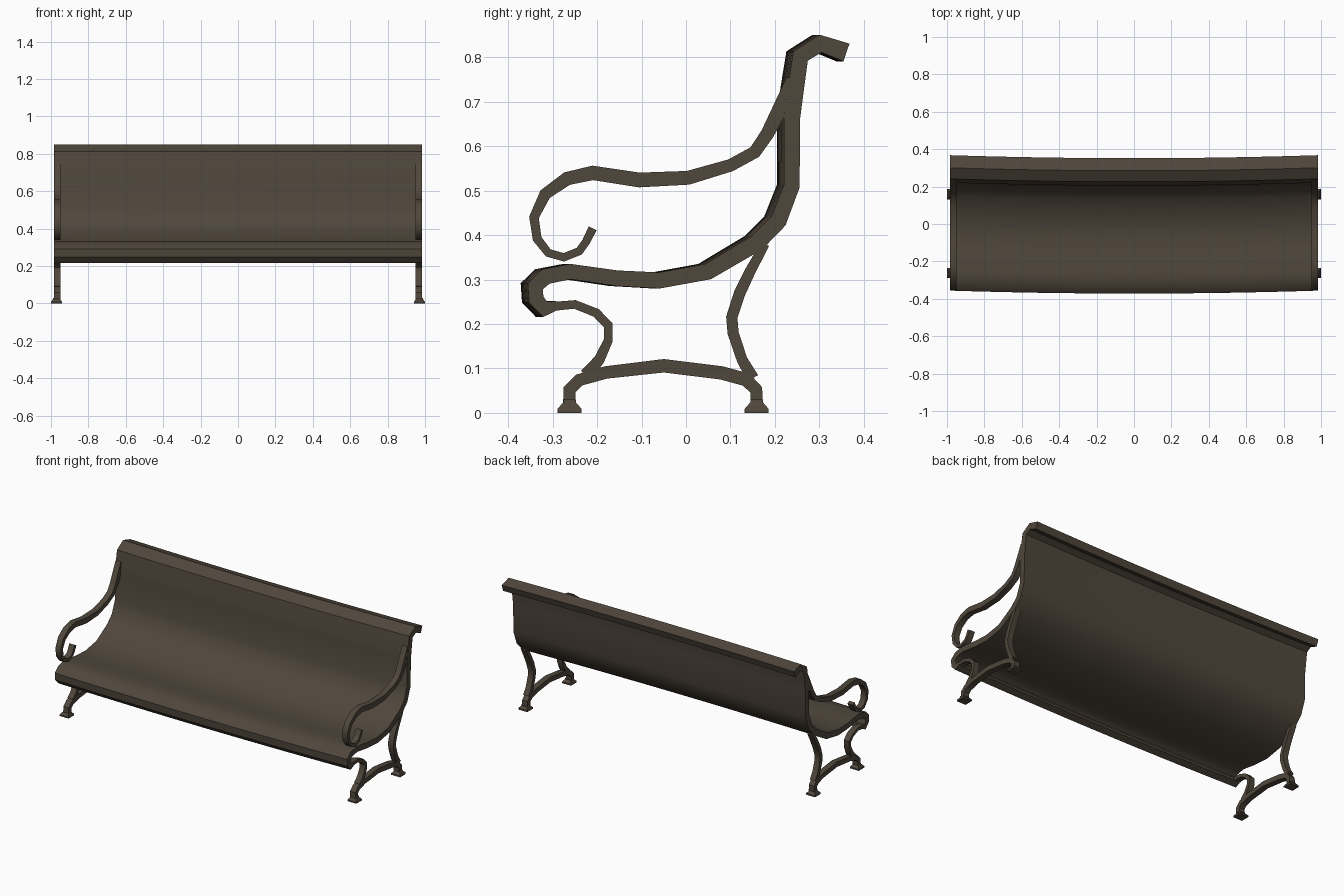
import bpy, bmesh, math
from mathutils import Vector

if "Cube" in bpy.data.objects:
    bpy.data.objects.remove(bpy.data.objects["Cube"])

mat = bpy.data.materials.new("dark bronze brown")
mat.diffuse_color = (0.08, 0.063, 0.045, 1)
mat.use_nodes = True
mat.node_tree.nodes["Principled BSDF"].inputs["Base Color"].default_value = mat.diffuse_color


def finish(name, bm):
    bmesh.ops.recalc_face_normals(bm, faces=bm.faces)
    me = bpy.data.meshes.new(name)
    bm.to_mesh(me)
    bm.free()
    me.materials.append(mat)
    ob = bpy.data.objects.new(name, me)
    bpy.context.collection.objects.link(ob)
    bpy.ops.object.select_all(action='DESELECT')
    ob.select_set(True)
    bpy.context.view_layer.objects.active = ob
    bpy.ops.object.shade_smooth_by_angle(angle=math.radians(40))
    return ob


def ribbon(name, path, xs, bow=lambda x: 0.0):
    """Band of varying width along (y, z, width) points, extruded through xs."""
    pts = [Vector(p[:2]) for p in path]
    n = len(pts)
    left, right = [], []
    for i, p in enumerate(pts):
        a = (p - pts[i - 1]).normalized() if i else None
        b = (pts[i + 1] - p).normalized() if i < n - 1 else None
        a, b = a or b, b or a
        t = (a + b).normalized()
        off = Vector((-t.y, t.x)) * path[i][2] / 2 / max(0.7, t.dot(a))
        left.append(p + off)
        right.append(p - off)
    loop = left + right[::-1]
    m = len(loop)
    bm = bmesh.new()
    rings = [[bm.verts.new((x, q.x + bow(x), q.y)) for q in loop] for x in xs]
    for r0, r1 in zip(rings, rings[1:]):
        for i in range(m):
            j = (i + 1) % m
            bm.faces.new((r0[i], r0[j], r1[j], r1[i]))
    for r in (rings[0], rings[-1]):
        for i in range(n - 1):
            bm.faces.new((r[i], r[i + 1], r[m - 2 - i], r[m - 1 - i]))
    return finish(name, bm)


def foot(name, x, y):
    """Flared pad under a leg."""
    bm = bmesh.new()
    rings = []
    for z, hx, hy in ((0, .03, .027), (.009, .03, .027), (.024, .018, .014), (.03, .018, .014)):
        rings.append([bm.verts.new((x + sx * hx, y + sy * hy, z))
                      for sx, sy in ((-1, -1), (1, -1), (1, 1), (-1, 1))])
    for r0, r1 in zip(rings, rings[1:]):
        for i in range(4):
            j = (i + 1) % 4
            bm.faces.new((r0[i], r0[j], r1[j], r1[i]))
    bm.faces.new(rings[0])
    bm.faces.new(rings[-1])
    finish(name, bm)


# Seat and back: one curved shell, bowed gently forward in the middle
SHELL = [(-.29, .242, .02), (-.317, .233, .03), (-.337, .255, .033), (-.339, .285, .033),
         (-.315, .307, .035), (-.26, .318, .034), (-.155, .303, .035), (-.06, .298, .036),
         (.05, .318, .036), (.16, .383, .038), (.208, .432, .037), (.238, .51, .035),
         (.239, .665, .036), (.247, .73, .037), (.258, .803, .035), (.303, .831, .036),
         (.361, .811, .042)]
xs = [-.985 + 1.97 * i / 16 for i in range(17)]
ribbon("seat_and_back", SHELL, xs, lambda x: -.016 * (1 - (x / .985) ** 2))

# Cast side frames
ARM = [(.24, .75, .03), (.225, .71, .036), (.183, .628, .03), (.155, .587, .028),
       (.10, .557, .028), (.005, .529, .031), (-.105, .524, .033), (-.21, .54, .032),
       (-.268, .527, .03), (-.317, .492, .026), (-.342, .44, .021), (-.335, .392, .02),
       (-.31, .36, .018), (-.275, .35, .018), (-.24, .364, .018), (-.225, .385, .018),
       (-.21, .415, .02)]
FRONT_LEG = [(-.325, .236, .026), (-.295, .24, .02), (-.25, .244, .019), (-.202, .225, .02),
             (-.175, .197, .02), (-.175, .163, .02), (-.195, .12, .024), (-.225, .085, .03)]
REAR_LEG = [(.178, .38, .02), (.145, .32, .024), (.121, .27, .026), (.103, .215, .025),
            (.106, .18, .025), (.126, .12, .024), (.15, .078, .028)]
BASE = [(-.263, .022, .027), (-.262, .052, .027), (-.24, .074, .027), (-.18, .091, .028),
        (-.05, .106, .03), (.08, .09, .03), (.135, .075, .03), (.158, .052, .027),
        (.159, .022, .027)]
for side, s in (("left", -1), ("right", 1)):
    span = sorted((s * .948, s * .984))
    ribbon(side + "_armrest", ARM, span)
    ribbon(side + "_front_leg", FRONT_LEG, span)
    ribbon(side + "_rear_leg", REAR_LEG, span)
    ribbon(side + "_base_stretcher", BASE, span)
    foot(side + "_front_foot", s * .97, -.262)
    foot(side + "_rear_foot", s * .97, .159)
